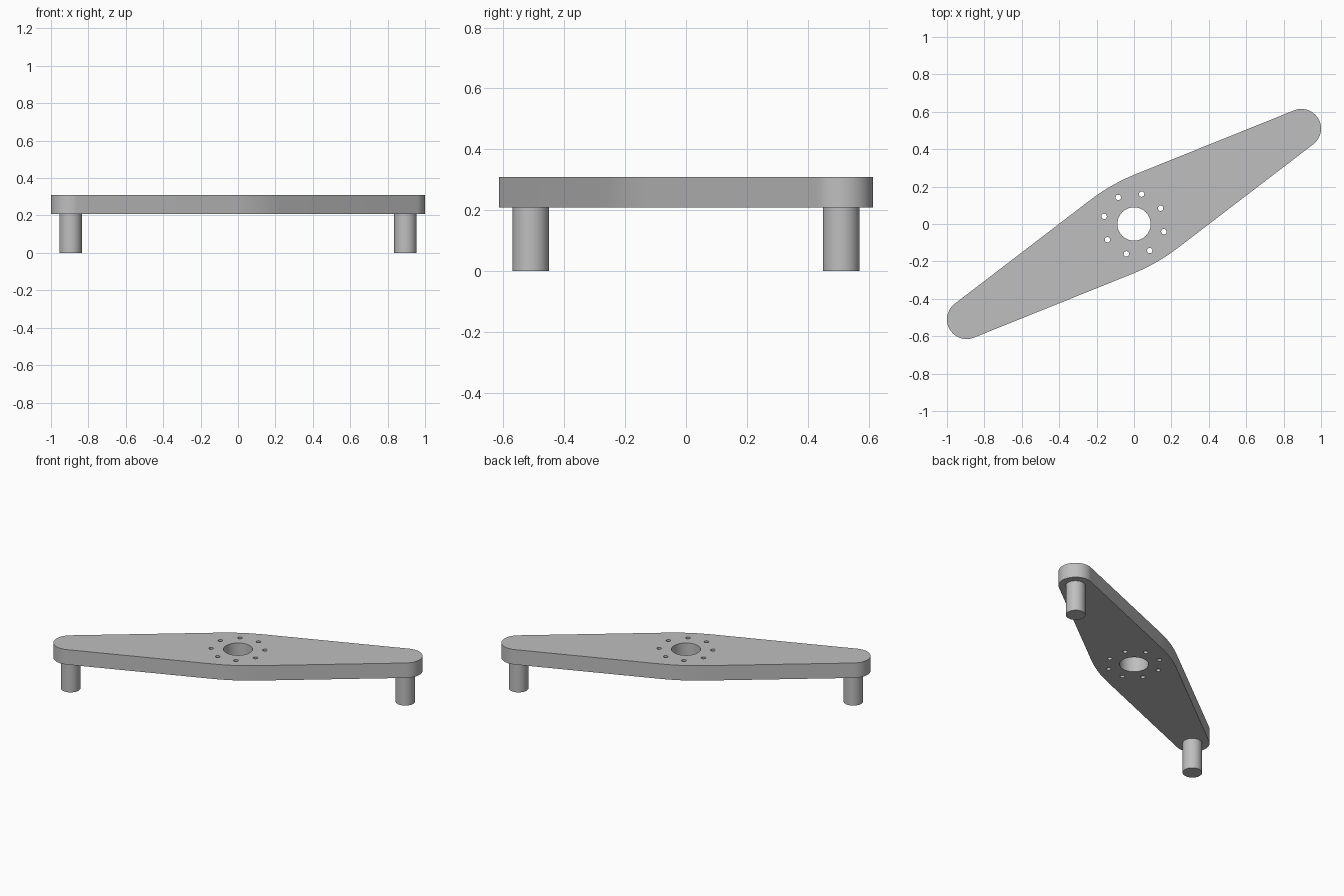
import bpy, bmesh
from math import sin, cos, pi, radians, hypot, atan2, asin

cube = bpy.data.objects.get("Cube")
if cube:
    bpy.data.objects.remove(cube)

END_X, END_Y, END_R = 0.895, 0.51, 0.105    # rounded tips
HALF_WIDTH = 0.244                          # centre to straight edge
BLEND_R = 1.05                              # soft bend at mid-length
Z_LOW, Z_TOP = 0.208, 0.309
POST_R = 0.06
REACH = hypot(END_X, END_Y)
TILT = atan2(END_Y, END_X)
TAPER = asin((HALF_WIDTH - END_R) / REACH)

grey = bpy.data.materials.new("grey metal")
grey.use_nodes = True
grey.diffuse_color = (0.52, 0.52, 0.52, 1)
grey.node_tree.nodes["Principled BSDF"].inputs["Base Color"].default_value = (0.52, 0.52, 0.52, 1)


def arc(cx, cy, r, start, end, n):
    """Points along an arc, both ends included."""
    return [(cx + r * cos(start + (end - start) * i / n),
             cy + r * sin(start + (end - start) * i / n)) for i in range(n + 1)]


def circle(cx, cy, r, n):
    return arc(cx, cy, r, 0, 2 * pi, n)[:-1]


def finish(obj):
    obj.data.materials.clear()
    obj.data.materials.append(grey)
    bpy.ops.object.select_all(action='DESELECT')
    obj.select_set(True)
    bpy.context.view_layer.objects.active = obj
    bpy.ops.object.shade_smooth_by_angle(angle=radians(30))


# Arm outline: a half (tip arc, then side bend), repeated by a half turn
bend_y = (HALF_WIDTH - BLEND_R) / cos(TAPER)
half = arc(REACH, 0, END_R, TAPER - pi / 2, pi / 2 - TAPER, 32)
half += arc(0, bend_y, BLEND_R, pi / 2 - TAPER, pi / 2 + TAPER, 12)
outline = half + [(-x, -y) for x, y in half]

# Centre bore and ring of bolt holes
loops = [outline, circle(0, 0, 0.089, 48)]
for i in range(8):
    a = i * pi / 4 + radians(1)
    loops.append(circle(0.165 * cos(a), 0.165 * sin(a), 0.0145, 20))

# Filled flat curve, thickened and turned into a mesh
curve = bpy.data.curves.new("arm_profile", 'CURVE')
curve.dimensions = '2D'
curve.fill_mode = 'BOTH'
curve.extrude = (Z_TOP - Z_LOW) / 2
for pts in loops:
    spline = curve.splines.new('POLY')
    spline.points.add(len(pts) - 1)
    for p, (x, y) in zip(spline.points, pts):
        p.co = (x, y, 0, 1)
    spline.use_cyclic_u = True
profile = bpy.data.objects.new("arm_profile", curve)
bpy.context.collection.objects.link(profile)
bpy.context.view_layer.update()
depsgraph = bpy.context.evaluated_depsgraph_get()
mesh = bpy.data.meshes.new_from_object(profile.evaluated_get(depsgraph))
bpy.data.objects.remove(profile)

bm = bmesh.new()
bm.from_mesh(mesh)
bmesh.ops.remove_doubles(bm, verts=bm.verts, dist=0.0001)
bmesh.ops.recalc_face_normals(bm, faces=bm.faces)
bm.to_mesh(mesh)
bm.free()
arm = bpy.data.objects.new("arm_plate", mesh)
bpy.context.collection.objects.link(arm)
arm.location.z = (Z_LOW + Z_TOP) / 2
arm.rotation_euler.z = TILT
finish(arm)

# Posts under the two tips
for name, s in (("left_post", 1), ("right_post", -1)):
    bpy.ops.mesh.primitive_cylinder_add(vertices=48, radius=POST_R, depth=Z_LOW,
                                        location=(s * END_X, s * END_Y, Z_LOW / 2))
    post = bpy.context.object
    post.name = name
    finish(post)
